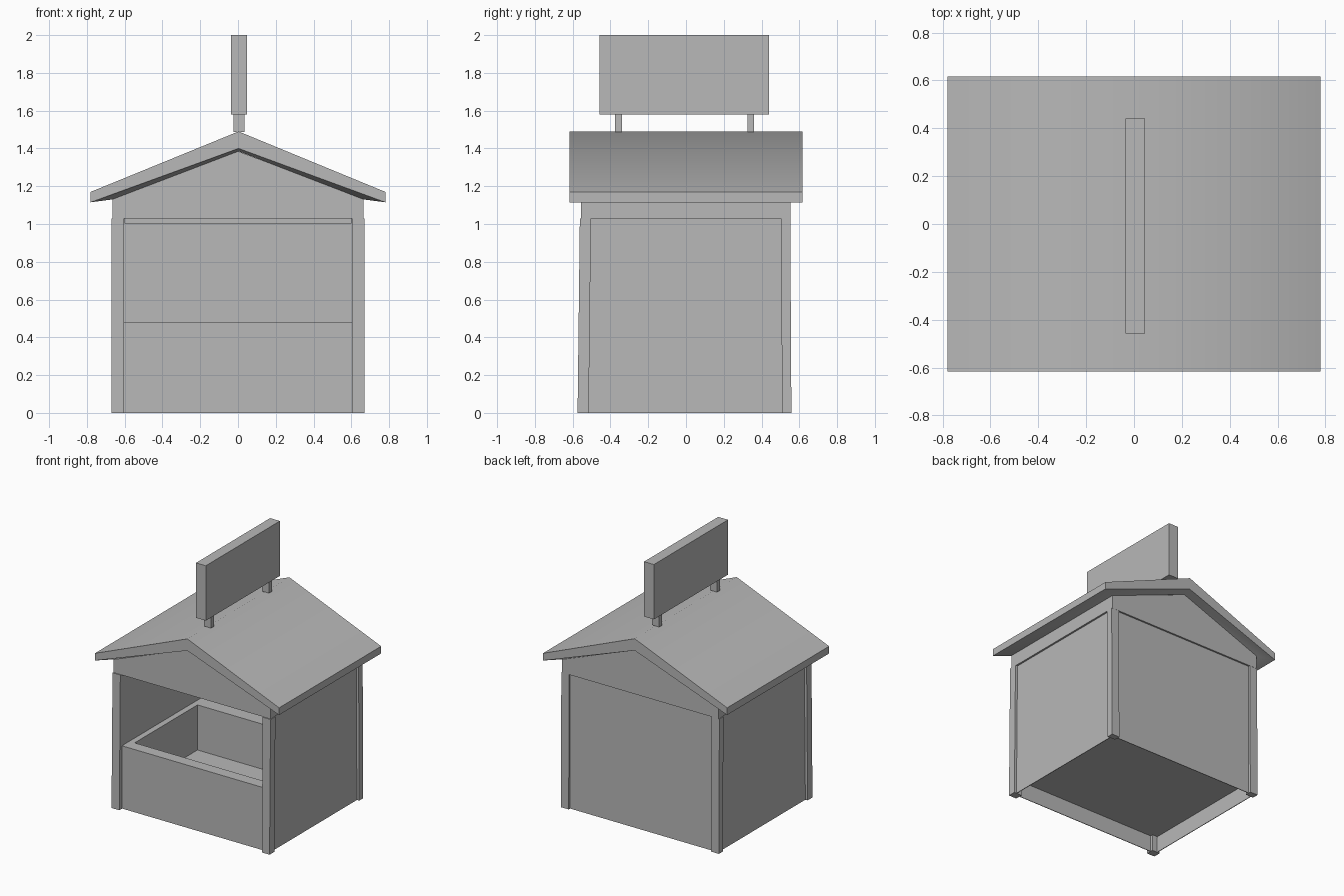
import bpy, bmesh, math

if "Cube" in bpy.data.objects:
    bpy.data.objects.remove(bpy.data.objects["Cube"])

grey = bpy.data.materials.new("dark_grey")
grey.diffuse_color = (0.48, 0.48, 0.48, 1)
grey.use_nodes = True
grey.node_tree.nodes["Principled BSDF"].inputs["Base Color"].default_value = grey.diffuse_color


def mesh(name, verts, faces):
    me = bpy.data.meshes.new(name)
    bm = bmesh.new()
    vs = [bm.verts.new(v) for v in verts]
    for f in faces:
        bm.faces.new([vs[i] for i in f])
    bmesh.ops.recalc_face_normals(bm, faces=bm.faces)
    bm.to_mesh(me)
    bm.free()
    me.materials.append(grey)
    ob = bpy.data.objects.new(name, me)
    bpy.context.collection.objects.link(ob)
    return ob


def extrude_y(name, profile, y0, y1):
    n = len(profile)
    verts = [(x, y, z) for y in (y0, y1) for x, z in profile]
    faces = [tuple(range(n)), tuple(range(2 * n - 1, n - 1, -1))]
    faces += [(i, (i + 1) % n, n + (i + 1) % n, n + i) for i in range(n)]
    return mesh(name, verts, faces)


def box(name, x0, x1, y0, y1, z0, z1):
    return extrude_y(name, [(x0, z0), (x1, z0), (x1, z1), (x0, z1)], y0, y1)


# Corner posts, slightly splayed towards the foot
for end, sy, out, splay in (("front", -1, 0.562, 0.012), ("back", 1, 0.552, 0.006)):
    for side, sx in (("left", -1), ("right", 1)):
        post = box(f"{end}_{side}_post", *sorted((sx * 0.603, sx * 0.669)),
                   *sorted((sy * 0.503, sy * out)), 0, 1.03)
        for v in post.data.vertices:
            if v.co.z < 0.01:
                v.co.y += sy * splay

# Thin outer wall panels with liners and ledges inside
for side, sx in (("left", -1), ("right", 1)):
    box(f"{side}_wall", *sorted((sx * 0.645, sx * 0.65)), -0.53, 0.53, 0, 1.03)
    box(f"{side}_liner", *sorted((sx * 0.605, sx * 0.645)), -0.51, 0.51, 0.135, 1.03)
    box(f"{side}_ledge", *sorted((sx * 0.56, sx * 0.605)), -0.53, 0.52, 0.135, 0.48)
box("back_wall", -0.64, 0.64, 0.535, 0.54, 0, 1.03)
box("front_counter", -0.64, 0.64, -0.54, -0.535, 0, 0.48)

# Inner ledge and floor
box("counter_ledge", -0.605, 0.605, -0.535, -0.45, 0.135, 0.48)
box("back_ledge", -0.56, 0.56, 0.31, 0.535, 0.135, 0.48)
box("floor", -0.645, 0.645, -0.535, 0.535, 0.125, 0.135)

# Gable block on top of the walls
extrude_y("gable", [(-0.664, 1.03), (0.664, 1.03), (0.664, 1.135),
                    (0, 1.385), (-0.664, 1.135)], -0.555, 0.553)
box("ceiling", -0.6, 0.6, -0.50, 0.53, 1.003, 1.03)

# Roof: top slopes, rim, and an underside that slants in to the gable
verts = []
for s in (-1, 1):
    y, yi = s * 0.617, s * 0.554
    verts += [(-0.78, y, 1.17), (0.003, y, 1.49), (0.78, y, 1.17),
              (-0.78, y, 1.115), (0.003, y, 1.40), (0.78, y, 1.115),
              (-0.665, yi, 1.13), (0.003, yi, 1.385), (0.665, yi, 1.13)]
faces = [(0, 1, 10, 9), (1, 2, 11, 10), (0, 3, 12, 9), (2, 5, 14, 11),
         (3, 6, 15, 12), (5, 8, 17, 14)]
for o in (0, 9):
    for i in (0, 1, 3, 4):
        faces.append((o + i, o + i + 1, o + i + 4, o + i + 3))
roof = mesh("roof", verts, faces)

# Soft ridge, crisp rim
bpy.context.view_layer.objects.active = roof
roof.select_set(True)
bpy.ops.object.shade_smooth_by_angle(angle=math.radians(50))

# Blank sign board on two legs
box("sign_board", -0.036, 0.047, -0.457, 0.44, 1.58, 2.0)
for name, y in (("front", -0.375), ("back", 0.325)):
    box(f"{name}_sign_leg", -0.025, 0.034, y, y + 0.036, 1.488, 1.58)
